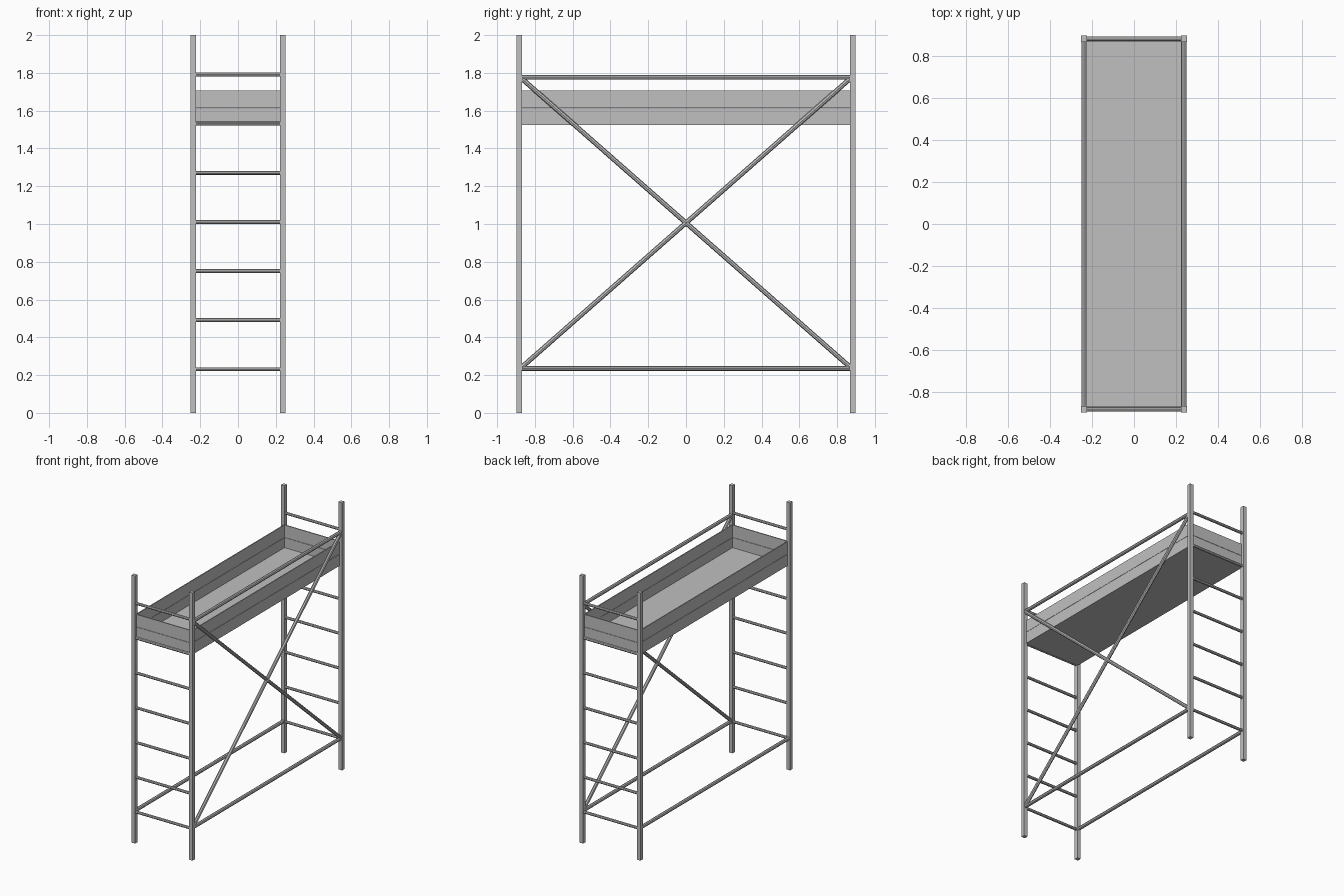
import bpy
from mathutils import Vector

cube = bpy.data.objects.get("Cube")
if cube:
    bpy.data.objects.remove(cube, do_unlink=True)

steel = bpy.data.materials.new("grey_metal")
steel.use_nodes = True
GREY = (0.53, 0.53, 0.53, 1)
steel.diffuse_color = GREY
steel.node_tree.nodes["Principled BSDF"].inputs["Base Color"].default_value = GREY


def finish(name):
    obj = bpy.context.object
    obj.name = name
    obj.data.materials.append(steel)
    return obj


def box(name, low, high):
    low, high = Vector(low), Vector(high)
    bpy.ops.mesh.primitive_cube_add(size=1, location=(low + high) / 2)
    obj = finish(name)
    obj.scale = high - low
    bpy.ops.object.transform_apply(location=False, rotation=False, scale=True)


def tube(name, start, end, radius):
    start, end = Vector(start), Vector(end)
    span = end - start
    bpy.ops.mesh.primitive_cylinder_add(vertices=8, radius=radius, depth=span.length,
                                        location=(start + end) / 2)
    obj = finish(name)
    obj.rotation_euler = span.to_track_quat('Z', 'Y').to_euler()


PX, PY, HALF = 0.238, 0.883, 0.0145   # post centres and half width
IN_Y = PY - HALF                      # inner face of the posts
LOW, HIGH = 0.235, 1.777              # rail heights
DECK, SEAM, TOP = 1.525, 1.613, 1.706
SIDES = {"left": 1, "right": -1}
ENDS = {"front": -1, "back": 1}

# Corner posts
for side, sx in SIDES.items():
    for end, sy in ENDS.items():
        x, y = sx * PX, sy * PY
        box(f"{end}_{side}_post", (x - HALF, y - HALF, 0), (x + HALF, y + HALF, 2))

# Ladder rungs at both ends
for end, sy in ENDS.items():
    for i in range(7):
        z = 0.231 + 0.26 * i
        tube(f"{end}_rung_{i + 1}", (-PX, sy * PY, z), (PX, sy * PY, z), 0.0105)

# Lower rails on both sides
for side, sx in SIDES.items():
    tube(f"{side}_lower_rail", (sx * PX, -PY, LOW), (sx * PX, PY, LOW), 0.013)

# Guard rail and crossed braces on one side only
tube("guard_rail", (PX, -PY, HIGH), (PX, PY, HIGH), 0.013)
tube("rising_brace", (PX, -IN_Y, LOW + 0.008), (PX, IN_Y, HIGH - 0.008), 0.013)
tube("falling_brace", (PX, -IN_Y, HIGH - 0.008), (PX, IN_Y, LOW + 0.008), 0.013)

# Platform deck
box("deck", (-0.232, -0.879, DECK), (0.232, 0.879, DECK + 0.012))

# Toe boards, two planks high on every edge
for level, (z0, z1) in {"lower": (DECK, SEAM - 0.001), "upper": (SEAM + 0.001, TOP)}.items():
    for side, sx in SIDES.items():
        x = sx * 0.229
        box(f"{level}_{side}_toe_board", (x - 0.004, -0.879, z0), (x + 0.004, 0.879, z1))
    for end, sy in ENDS.items():
        y = sy * 0.875
        box(f"{level}_{end}_toe_board", (-0.225, y - 0.004, z0), (0.225, y + 0.004, z1))
